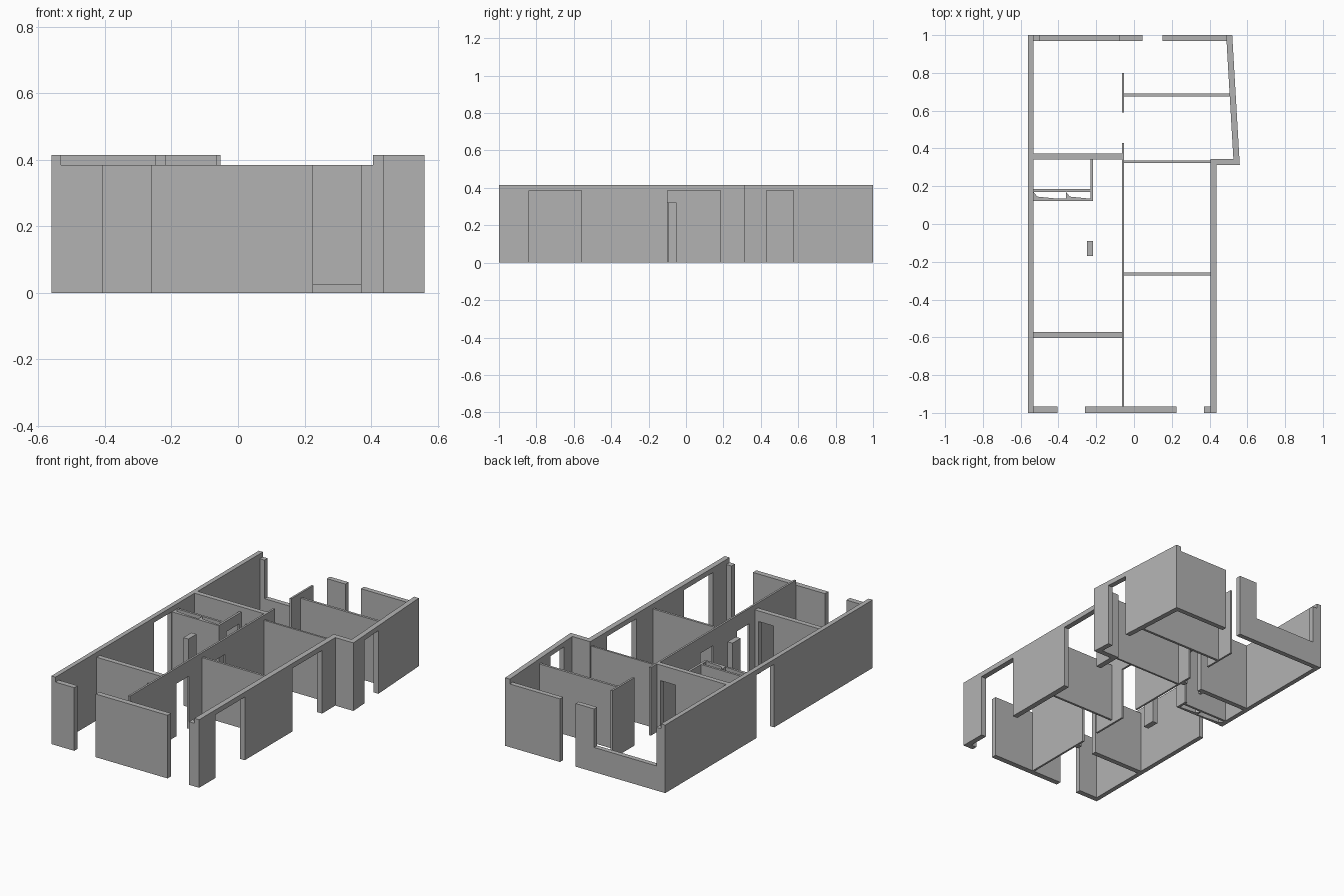
import bpy
import bmesh

cube = bpy.data.objects.get("Cube")
if cube:
    bpy.data.objects.remove(cube, do_unlink=True)

# Single plaster colour
plaster = bpy.data.materials.new("grey_plaster")
plaster.use_nodes = True
GREY = (0.45, 0.45, 0.45, 1)
plaster.diffuse_color = GREY
plaster.node_tree.nodes["Principled BSDF"].inputs["Base Color"].default_value = GREY

TALL, LOW, DOOR = 0.415, 0.385, 0.32


def finish(name, bm):
    bmesh.ops.recalc_face_normals(bm, faces=bm.faces)
    mesh = bpy.data.meshes.new(name)
    bm.to_mesh(mesh)
    bm.free()
    mesh.materials.append(plaster)
    obj = bpy.data.objects.new(name, mesh)
    bpy.context.collection.objects.link(obj)


def prism(name, points, offset):
    """Extrude a closed outline by an offset vector."""
    bm = bmesh.new()
    face = bm.faces.new([bm.verts.new(p) for p in points])
    out = bmesh.ops.extrude_face_region(bm, geom=[face])
    verts = [v for v in out["geom"] if isinstance(v, bmesh.types.BMVert)]
    bmesh.ops.translate(bm, verts=verts, vec=offset)
    finish(name, bm)


def wall(name, axis, start, end, near, far, height=LOW, doors=(), gaps=(), skew=0, base=0):
    """Wall elevation with door notches below and open gaps above, extruded by its thickness."""
    outline = [(start, base)]
    for a, b, top in doors:
        outline += [(a, base), (a, top), (b, top), (b, base)]
    outline += [(end, base), (end, height)]
    for a, b, sill in reversed(gaps):
        outline += [(b, height), (b, sill), (a, sill), (a, height)]
    outline.append((start, height))
    points = []
    for s, z in outline:
        across = near + skew * (s - start)
        points.append((s, across, z) if axis == "x" else (across, s, z))
    depth = far - near
    prism(name, points, (0, depth, 0) if axis == "x" else (depth, 0, 0))


# Outer side walls
wall("left_outer_wall", "y", -1, 1, -0.56, -0.532, TALL, [(-0.05, 0.12, LOW)])
wall("right_outer_wall", "y", -1, 0.345, 0.405, 0.438, TALL,
     [(-0.84, -0.56, LOW), (-0.1, 0.185, LOW)])
wall("right_step_wall", "x", 0.438, 0.53, 0.312, 0.345, TALL)
wall("right_slanted_wall", "y", 0.312, 1, 0.528, 0.56, TALL,
     [(0.43, 0.575, LOW)], skew=-0.058)

# Front wall panels
for name, a, b in (("left", -0.532, -0.405), ("centre", -0.26, 0.225), ("right", 0.37, 0.405)):
    wall("front_wall_" + name, "x", a, b, -1, -0.967)

# Back wall with a low window sill
wall("back_wall_window", "x", -0.532, 0.045, 0.97, 1, gaps=[(-0.5, -0.08, 0.15)])
wall("back_wall_panel", "x", 0.15, 0.491, 0.97, 1)

# Central spine
wall("spine_wall", "y", -0.967, 0.43, -0.064, -0.052, TALL,
     [(-0.52, -0.4, DOOR), (-0.17, -0.05, DOOR)])
wall("spine_stub", "y", 0.59, 0.8, -0.064, -0.052, TALL)

# Cross walls on the left
wall("left_front_divider", "x", -0.532, -0.064, -0.603, -0.572, LOW, [(-0.19, -0.088, DOOR)])
wall("left_back_divider", "x", -0.532, -0.064, 0.342, 0.372, TALL, [(-0.19, -0.088, DOOR)])

# Cross walls on the right
wall("right_front_divider", "x", -0.052, 0.405, -0.272, -0.258, base=0.025)
wall("right_middle_divider", "x", -0.052, 0.405, 0.324, 0.336)
wall("right_back_divider", "x", -0.052, 0.512, 0.676, 0.691)

# Small closet
wall("closet_front_wall", "x", -0.532, -0.23, 0.123, 0.135)
wall("closet_back_wall", "x", -0.532, -0.23, 0.17, 0.184)
wall("closet_side_wall", "y", 0.123, 0.342, -0.23, -0.216, LOW, [(0.2, 0.32, DOOR)])
for i, x in enumerate((-0.532, -0.36)):
    outline = [(x, 0.135, 0), (x + 0.12, 0.135, 0), (x + 0.02, 0.145, 0), (x, 0.17, 0)]
    prism(f"closet_partition_{i + 1}", outline, (0, 0, LOW))

# Free-standing pillar
wall("pillar", "y", -0.17, -0.09, -0.25, -0.216, TALL)
